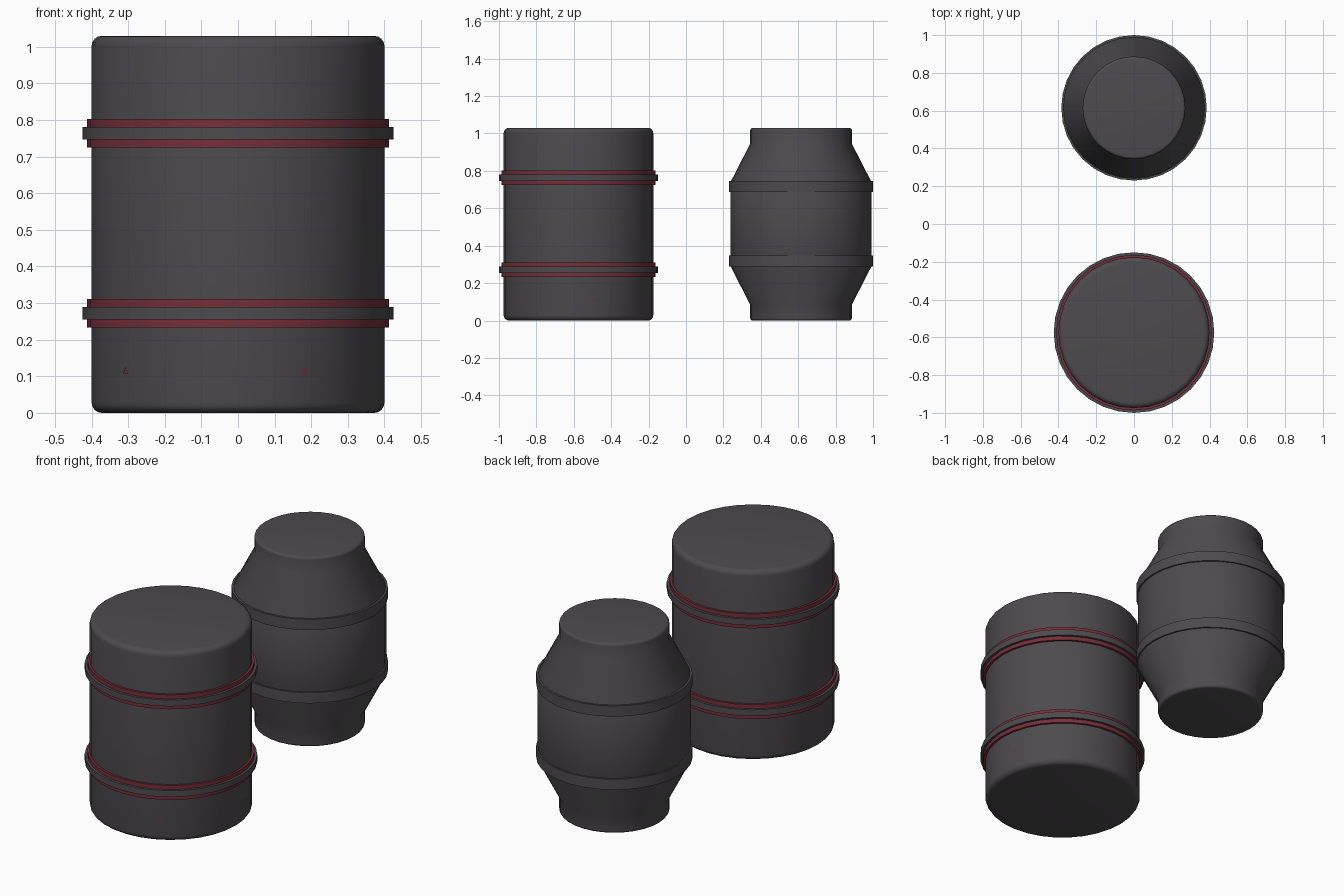
import bpy, bmesh, math

if "Cube" in bpy.data.objects:
    bpy.data.objects.remove(bpy.data.objects["Cube"])

def material(name, rgb):
    m = bpy.data.materials.new(name)
    m.diffuse_color = (*rgb, 1)
    m.use_nodes = True
    m.node_tree.nodes["Principled BSDF"].inputs["Base Color"].default_value = m.diffuse_color
    return m

DARK = material("dark_grey", (0.075, 0.069, 0.075))
RED = material("dull_red", (0.18, 0.028, 0.038))
SIDES = 32

def lathe(name, profile, y, closed=False, red_rule=None):
    """Spin a (radius, z) profile around the vertical axis at the given y."""
    bm = bmesh.new()
    rings = []
    for r, z in profile:
        rings.append([bm.verts.new((r * math.cos(2 * math.pi * i / SIDES),
                                    r * math.sin(2 * math.pi * i / SIDES), z))
                      for i in range(SIDES)])
    pairs = list(zip(rings, rings[1:]))
    if closed:
        pairs.append((rings[-1], rings[0]))
    else:
        bm.faces.new(rings[0][::-1])
        bm.faces.new(rings[-1])
    for a, b in pairs:
        for i in range(SIDES):
            j = (i + 1) % SIDES
            bm.faces.new((a[i], a[j], b[j], b[i]))
    bmesh.ops.recalc_face_normals(bm, faces=bm.faces)
    for f in bm.faces:
        if red_rule and red_rule(f.calc_center_median()):
            f.material_index = 1
    me = bpy.data.meshes.new(name)
    bm.to_mesh(me)
    bm.free()
    ob = bpy.data.objects.new(name, me)
    bpy.context.collection.objects.link(ob)
    ob.location.y = y
    me.materials.append(DARK)
    me.materials.append(RED)
    bpy.ops.object.select_all(action='DESELECT')
    ob.select_set(True)
    bpy.context.view_layer.objects.active = ob
    bpy.ops.object.shade_smooth_by_angle(angle=math.radians(40))
    return ob

def rounded(r, z, inset, up):
    """Rounded rim points, from the side wall to the flat end."""
    s = 1 if up else -1
    pts = [(r - inset + inset * math.cos(a), z + s * inset * (math.sin(a) - 1))
           for a in (k * math.pi / 8 for k in range(5))]
    return pts if up else pts[::-1]

# Straight drum
Y1, R1, TOP = -0.575, 0.40, 1.03
lathe("straight_drum_body", rounded(R1, 0, 0.028, False) + rounded(R1, TOP, 0.028, True), Y1)

# Raised hoops: dark middle rib with a red strip either side
for label, zc in (("lower", 0.272), ("upper", 0.764)):
    p = [(0.39, -0.039), (0.412, -0.039), (0.412, -0.017), (0.425, -0.017),
         (0.425, 0.017), (0.412, 0.017), (0.412, 0.039), (0.39, 0.039)]
    lathe(label + "_striped_hoop", [(r, z + zc) for r, z in p], Y1, True,
          lambda c, zc=zc: abs(c.z - zc) > 0.018)

# Tiny red paint chips around the foot of the straight drum
for n, deg in enumerate((-140, -63, 12, 76, 148)):
    a, r, w = math.radians(deg), R1 + 0.001, 0.026
    me = bpy.data.meshes.new("paint_chip")
    me.from_pydata([(r * math.cos(a + t), r * math.sin(a + t), z) for t, z in
                    ((-w, 0.108), (w, 0.108), (0, 0.126))], [], [(0, 1, 2)])
    me.materials.append(RED)
    ob = bpy.data.objects.new("paint_chip_%d" % (n + 1), me)
    ob.location.y = Y1
    bpy.context.collection.objects.link(ob)

# Tapered drum: narrow necks, cones and a wide middle
Y2 = 0.615
lathe("tapered_drum_body",
      rounded(0.272, 0, 0.014, False)
      + [(0.272, 0.085), (0.377, 0.29), (0.377, 0.74), (0.272, 0.945)]
      + rounded(0.272, TOP, 0.014, True), Y2)

# Plain hoops at the shoulders
for label, z0 in (("lower", 0.29), ("upper", 0.688)):
    lathe(label + "_plain_hoop", [(0.36, z0), (0.385, z0), (0.385, z0 + 0.058), (0.36, z0 + 0.058)],
          Y2, True)
